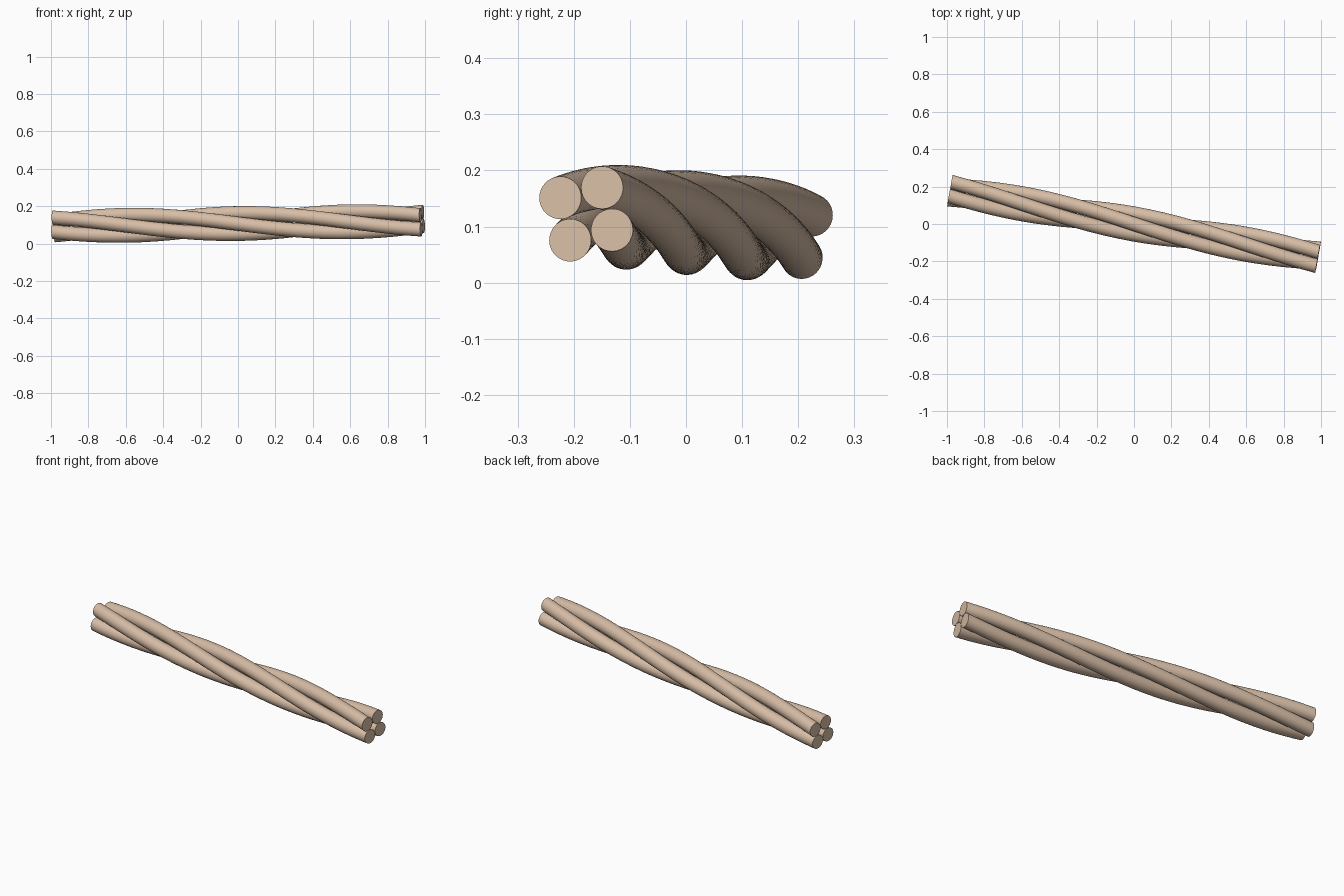
import bpy, bmesh, math
from mathutils import Vector

if "Cube" in bpy.data.objects:
    bpy.data.objects.remove(bpy.data.objects["Cube"])

# Bundle axis, laid diagonally with a slight rise
START = Vector((-0.984, 0.178, 0.0915))
END = Vector((0.984, -0.178, 0.1225))
ORBIT, RADIUS = 0.055, 0.038      # strand offset from axis, strand thickness
TWIST = math.radians(297)         # total twist along the length
SIDES, STEPS = 32, 64

axis = (END - START).normalized()
side = Vector((0, 0, 1)).cross(axis).normalized()   # roughly +y
up = axis.cross(side)                               # roughly +z

mat = bpy.data.materials.new("tan")
mat.diffuse_color = (0.68, 0.51, 0.38, 1)
mat.use_nodes = True
mat.node_tree.nodes["Principled BSDF"].inputs["Base Color"].default_value = mat.diffuse_color


def make_strand(name, phase):
    """Round strand twisted about the bundle axis, with flat ends."""
    bm = bmesh.new()
    rings = []
    for i in range(STEPS + 1):
        t = i / STEPS
        a = phase + (t - 0.5) * TWIST
        centre = START.lerp(END, t) + ORBIT * (side * math.cos(a) + up * math.sin(a))
        ring = []
        for k in range(SIDES):
            b = a + 2 * math.pi * k / SIDES
            ring.append(bm.verts.new(centre + RADIUS * (side * math.cos(b) + up * math.sin(b))))
        rings.append(ring)
    for r0, r1 in zip(rings, rings[1:]):
        for k in range(SIDES):
            n = (k + 1) % SIDES
            bm.faces.new((r0[k], r0[n], r1[n], r1[k]))
    bm.faces.new(rings[0][::-1])
    bm.faces.new(rings[-1])
    bmesh.ops.recalc_face_normals(bm, faces=bm.faces)
    mesh = bpy.data.meshes.new(name)
    bm.to_mesh(mesh)
    bm.free()
    mesh.materials.append(mat)
    obj = bpy.data.objects.new(name, mesh)
    bpy.context.collection.objects.link(obj)
    bpy.ops.object.select_all(action='DESELECT')
    obj.select_set(True)
    bpy.context.view_layer.objects.active = obj
    bpy.ops.object.shade_smooth_by_angle(angle=math.radians(40))


# Four strands evenly spaced around the axis
for s in range(4):
    make_strand(f"rope_strand_{s + 1}", s * math.pi / 2)
